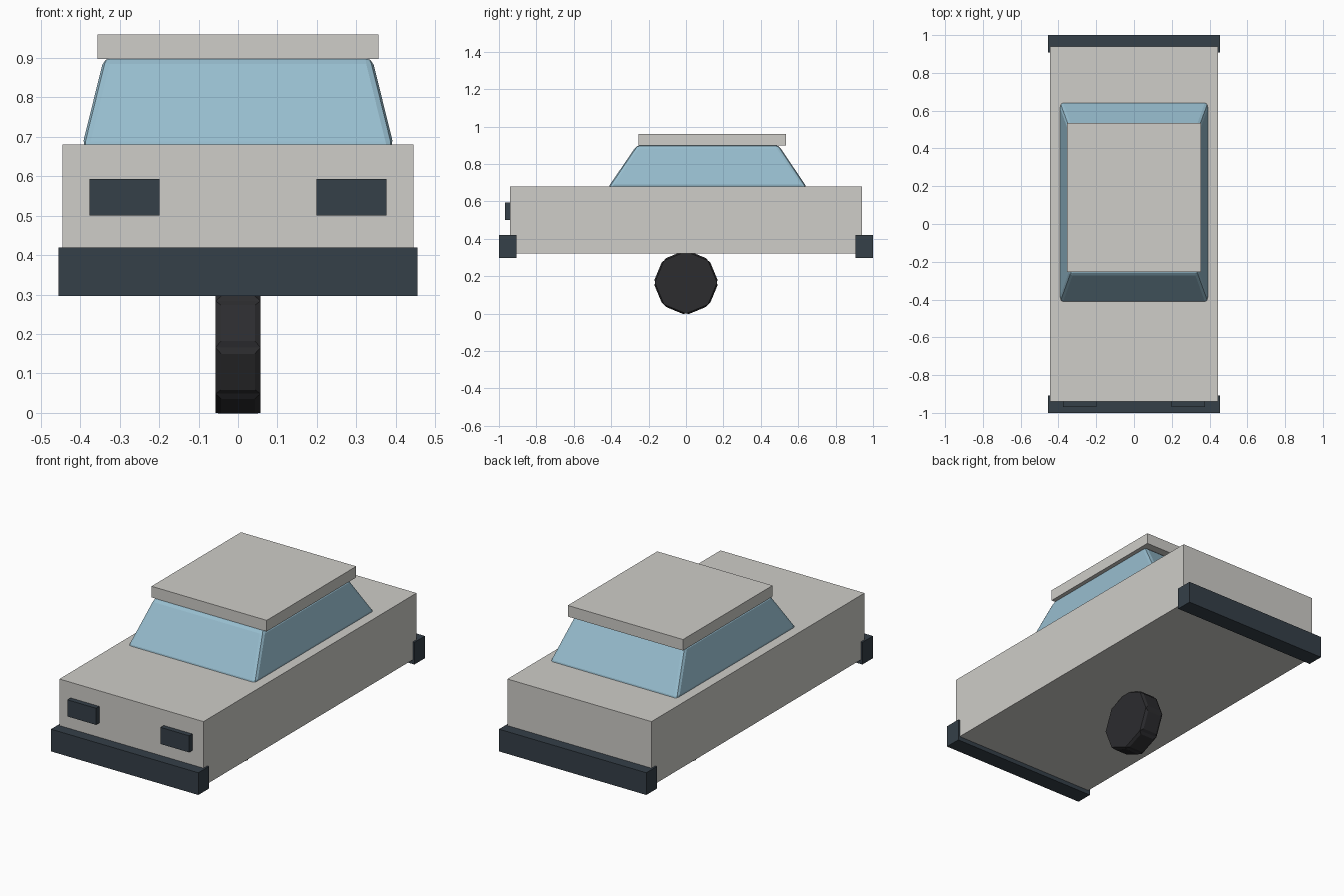
import bpy, bmesh
from mathutils import Matrix
from math import pi

if "Cube" in bpy.data.objects:
    bpy.data.objects.remove(bpy.data.objects["Cube"])


def material(name, rgb):
    m = bpy.data.materials.new(name)
    m.diffuse_color = (*rgb, 1)
    m.use_nodes = True
    m.node_tree.nodes["Principled BSDF"].inputs["Base Color"].default_value = m.diffuse_color
    return m


PAINT = material("paint", (0.62, 0.61, 0.58))
GLASS = material("glass", (0.31, 0.51, 0.62))
TRIM = material("dark_trim", (0.035, 0.05, 0.065))
RUBBER = material("rubber", (0.025, 0.025, 0.028))


def finish(bm, name, mat):
    bmesh.ops.recalc_face_normals(bm, faces=bm.faces)
    mesh = bpy.data.meshes.new(name)
    bm.to_mesh(mesh)
    bm.free()
    mesh.materials.append(mat)
    obj = bpy.data.objects.new(name, mesh)
    bpy.context.collection.objects.link(obj)
    return obj


def frustum(name, mat, bottom, top, z0, z1):
    """Box between two rectangles, each given as (x0, x1, y0, y1)."""
    bm = bmesh.new()
    bmesh.ops.create_cube(bm, size=1)
    for v in bm.verts:
        x0, x1, y0, y1 = top if v.co.z > 0 else bottom
        v.co = (x1 if v.co.x > 0 else x0, y1 if v.co.y > 0 else y0,
                z1 if v.co.z > 0 else z0)
    return finish(bm, name, mat)


def box(name, mat, x0, x1, y0, y1, z0, z1):
    return frustum(name, mat, (x0, x1, y0, y1), (x0, x1, y0, y1), z0, z1)


# Main body and roof
box("body", PAINT, -0.445, 0.445, -0.94, 0.94, 0.32, 0.68)
box("roof", PAINT, -0.356, 0.356, -0.255, 0.535, 0.898, 0.96)

# Tapered window cabin with softened edges
cabin = frustum("cabin_windows", GLASS, (-0.396, 0.396, -0.418, 0.648),
                (-0.34, 0.34, -0.263, 0.495), 0.673, 0.9)
bevel = cabin.modifiers.new("soft_edges", 'BEVEL')
bevel.width = 0.018
bevel.segments = 2

# Bumpers and headlights
box("front_bumper", TRIM, -0.455, 0.455, -1, -0.907, 0.296, 0.42)
box("rear_bumper", TRIM, -0.455, 0.455, 0.907, 1, 0.296, 0.42)
for side, x in (("left", -0.2875), ("right", 0.2875)):
    box(side + "_headlight", TRIM, x - 0.0885, x + 0.0885, -0.968, -0.93, 0.5, 0.593)

# Single central wheel: eight-sided, with raised tread pads
bm = bmesh.new()
bmesh.ops.create_cone(bm, cap_ends=True, segments=8, radius1=0.166, radius2=0.166,
                      depth=0.114, matrix=Matrix.Translation((0, 0, 0.166))
                      @ Matrix.Rotation(pi / 2, 4, 'Y'))
treads = [f for f in bm.faces if len(f.verts) == 4]
bmesh.ops.inset_individual(bm, faces=treads, thickness=0.02, depth=0.008)
finish(bm, "wheel", RUBBER)
